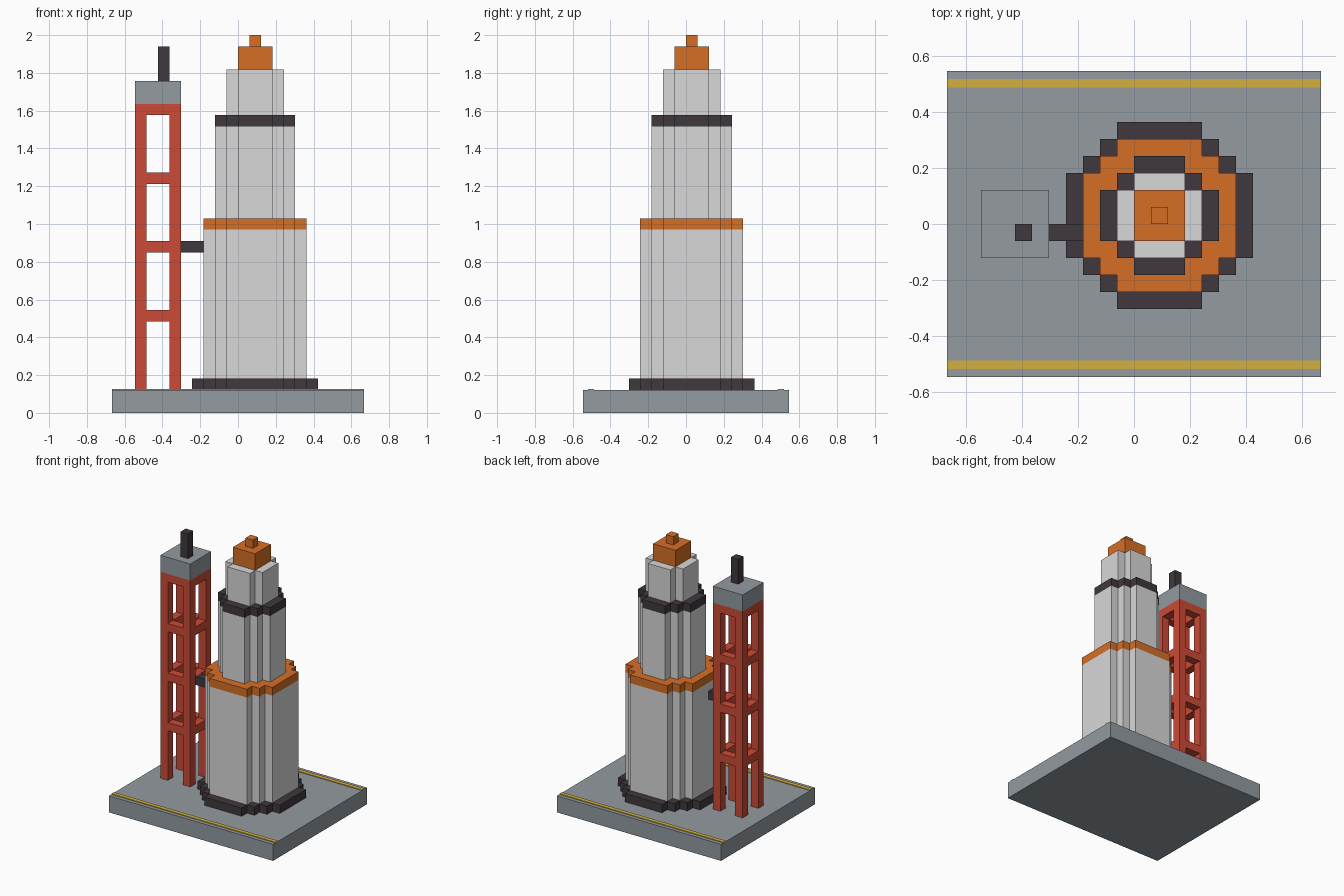
import bpy, bmesh

U = 2 / 33  # one block of the grid

cube = bpy.data.objects.get("Cube")
if cube:
    bpy.data.objects.remove(cube, do_unlink=True)


def material(name, rgb):
    """Flat material from an sRGB colour in 0-255."""
    lin = [((c / 255 + 0.055) / 1.055) ** 2.4 for c in rgb] + [1]
    m = bpy.data.materials.new(name)
    m.use_nodes = True
    m.diffuse_color = lin
    bsdf = m.node_tree.nodes["Principled BSDF"]
    bsdf.inputs["Base Color"].default_value = lin
    bsdf.inputs["Roughness"].default_value = 0.9
    return m


WHITE = material("hull white", (216, 216, 216))
ORANGE = material("orange", (214, 111, 38))
DARK = material("charcoal", (64, 56, 62))
GREY = material("concrete grey", (147, 155, 160))
RED = material("tower red", (204, 74, 54))
YELLOW = material("stripe yellow", (212, 176, 62))


def prism(bm, outline, z0, z1):
    """Extrude an outline, given in blocks, from z0 to z1."""
    face = bm.faces.new([bm.verts.new((x * U, y * U, z0 * U)) for x, y in outline])
    top = bmesh.ops.extrude_face_region(bm, geom=[face])["geom"]
    verts = [v for v in top if isinstance(v, bmesh.types.BMVert)]
    bmesh.ops.translate(bm, verts=verts, vec=(0, 0, (z1 - z0) * U))


def box(bm, x0, x1, y0, y1, z0, z1):
    prism(bm, [(x0, y0), (x1, y0), (x1, y1), (x0, y1)], z0, z1)


def finish(name, bm, mat):
    bmesh.ops.recalc_face_normals(bm, faces=bm.faces)
    mesh = bpy.data.meshes.new(name)
    bm.to_mesh(mesh)
    bm.free()
    mesh.materials.append(mat)
    bpy.context.collection.objects.link(bpy.data.objects.new(name, mesh))


def box_part(name, mat, *bounds):
    bm = bmesh.new()
    box(bm, *bounds)
    finish(name, bm, mat)


def block_disc(width, cx=1.5, cy=0.5):
    """Stepped outline of a disc made of square blocks."""
    n = width // 2
    right = []
    for dy in range(-n, n + 1):
        reach = int((width * width / 4 - dy * dy) ** 0.5) + 0.5
        for y in (dy - 0.5, dy + 0.5):
            if (reach, y) not in right:
                right.append((reach, y))
    # drop points in the middle of straight runs
    right = [p for i, p in enumerate(right)
             if not (0 < i < len(right) - 1
                     and right[i - 1][0] == p[0] == right[i + 1][0])]
    left = [(-x, y) for x, y in reversed(right)]
    return [(cx + x, cy + y) for x, y in right + left]


# Launch pad with two painted edge stripes
box_part("launch_pad", GREY, -11, 11, -9, 9, 0, 2)
for side, y in (("front", -8.54), ("back", 8.04)):
    box_part(side + "_pad_stripe", YELLOW, -11, 11, y, y + 0.5, 2, 2.08)

# Rocket: stacked stepped tiers (name, material, width, bottom, top)
TIERS = [
    ("rocket_base_ring", DARK, 11, 2, 3),
    ("lower_stage", WHITE, 9, 3, 16),
    ("orange_band", ORANGE, 9, 16, 17),
    ("upper_stage", WHITE, 7, 17, 25),
    ("dark_band", DARK, 7, 25, 26),
    ("nose_section", WHITE, 5, 26, 30),
    ("nose_cap", ORANGE, 3, 30, 32),
    ("nose_tip", ORANGE, 1, 32, 33),
]
for name, mat, width, z0, z1 in TIERS:
    bm = bmesh.new()
    prism(bm, block_disc(width), z0, z1)
    finish(name, bm, mat)

# Service tower: four legs tied by square frames
bm = bmesh.new()
for x in (-9, -6):
    for y in (-2, 1):
        box(bm, x, x + 1, y, y + 1, 2, 27)
for z in (8, 14, 20, 26):
    for y in (-2, 1):
        box(bm, -8, -6, y, y + 1, z, z + 1)
    for x in (-9, -6):
        box(bm, x, x + 1, -1, 1, z, z + 1)
finish("service_tower", bm, RED)

# Tower head, mast and the arm reaching the rocket
box_part("tower_head", GREY, -9, -5, -2, 2, 27, 29)
box_part("tower_mast", DARK, -7, -6, -1, 0, 29, 32)
box_part("access_arm", DARK, -5, -3, -1, 0, 14, 15)
